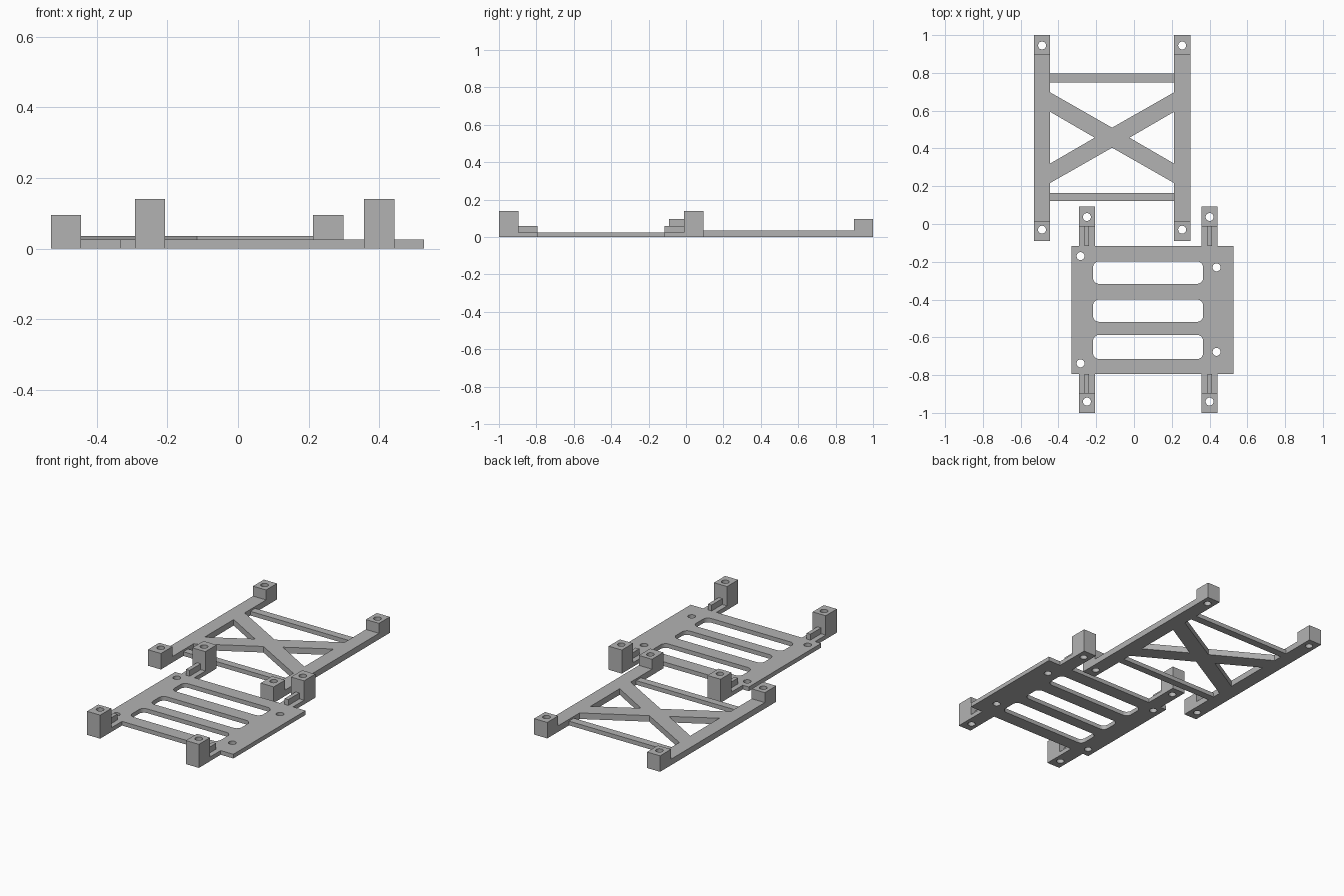
import bpy, bmesh, math

if "Cube" in bpy.data.objects:
    bpy.data.objects.remove(bpy.data.objects["Cube"])

grey = bpy.data.materials.new("plain grey")
grey.diffuse_color = (0.45, 0.45, 0.45, 1)
grey.use_nodes = True
grey.node_tree.nodes["Principled BSDF"].inputs["Base Color"].default_value = grey.diffuse_color


def rect(x0, x1, y0, y1, r=0.0, n=6):
    """Rectangle outline, optionally with rounded corners."""
    if r == 0:
        return [(x0, y0), (x1, y0), (x1, y1), (x0, y1)]
    pts = []
    for k, (cx, cy) in enumerate([(x1 - r, y1 - r), (x0 + r, y1 - r), (x0 + r, y0 + r), (x1 - r, y0 + r)]):
        for i in range(n + 1):
            a = math.pi / 2 * (k + i / n)
            pts.append((cx + r * math.cos(a), cy + r * math.sin(a)))
    return pts


def hole(x, y, r=0.021, n=32):
    return [(x + r * math.cos(2 * math.pi * i / n), y + r * math.sin(2 * math.pi * i / n)) for i in range(n)]


def slab(name, outline, height, holes=(), z0=0.0):
    """Flat outline with cut-outs, extruded from z0 up to height."""
    curve = bpy.data.curves.new(name, 'CURVE')
    curve.dimensions = '2D'
    curve.fill_mode = 'BOTH'
    curve.extrude = (height - z0) / 2
    for pts in [outline, *holes]:
        s = curve.splines.new('POLY')
        s.points.add(len(pts) - 1)
        for p, (x, y) in zip(s.points, pts):
            p.co = (x, y, 0, 1)
        s.use_cyclic_u = True
    ob = bpy.data.objects.new(name, curve)
    ob.location.z = (height + z0) / 2
    bpy.context.collection.objects.link(ob)
    bpy.ops.object.select_all(action='DESELECT')
    ob.select_set(True)
    bpy.context.view_layer.objects.active = ob
    bpy.ops.object.convert(target='MESH')
    ob = bpy.context.object
    bm = bmesh.new()
    bm.from_mesh(ob.data)
    bmesh.ops.remove_doubles(bm, verts=bm.verts, dist=1e-5)
    bmesh.ops.dissolve_limit(bm, angle_limit=0.01, verts=bm.verts, edges=bm.edges)
    bmesh.ops.recalc_face_normals(bm, faces=bm.faces)
    bm.to_mesh(ob.data)
    bm.free()
    ob.data.materials.clear()
    ob.data.materials.append(grey)
    bpy.ops.object.shade_smooth_by_angle(angle=math.radians(30))


# Braced frame: two rails with drilled end blocks
for side, x0, x1 in (("left", -0.53, -0.444), ("right", 0.212, 0.298)):
    xc = (x0 + x1) / 2
    slab(side + "_rail", rect(x0, x1, 0.017, 0.898), 0.036)
    slab(side + "_rail_back_block", rect(x0, x1, 0.898, 1.0), 0.095, [hole(xc, 0.945)])
    slab(side + "_rail_front_block", rect(x0, x1, -0.09, 0.017), 0.095, [hole(xc, -0.03)])

# Thin cross bars between the rails
slab("back_cross_bar", rect(-0.444, 0.212, 0.75, 0.796), 0.025)
slab("front_cross_bar", rect(-0.444, 0.212, 0.121, 0.165), 0.025)

# Diagonal X brace, one outline
cx, cy, hx = -0.116, 0.457, 0.328
quarter = [(0.092, 0), (hx, 0.137), (hx, 0.24), (0, 0.053)]
corners = []
for sx, sy, pts in ((1, 1, quarter), (-1, 1, quarter[::-1]), (-1, -1, quarter), (1, -1, quarter[::-1])):
    corners += [(cx + sx * x, cy + sy * y) for x, y in pts[:-1]]
slab("x_brace", corners, 0.036)

# Slotted plate with mounting holes
slots = [rect(-0.217, 0.366, y0, y1, 0.032) for y0, y1 in ((-0.317, -0.198), (-0.518, -0.4), (-0.715, -0.587))]
mounts = [hole(-0.283, -0.17), hole(-0.283, -0.738), hole(0.437, -0.23), hole(0.437, -0.677)]
slab("slotted_plate", rect(-0.332, 0.526, -0.795, -0.116), 0.025, slots + mounts)

# Plate legs: flat arm, stiffening rib and drilled tall block
for side, xc in (("left", -0.249), ("right", 0.4)):
    x0, x1 = xc - 0.043, xc + 0.043
    for end, arm, block, hy in (("back", (-0.116, -0.012), (-0.012, 0.093), 0.037),
                                ("front", (-0.895, -0.795), (-1.0, -0.895), -0.94)):
        name = side + "_" + end
        slab(name + "_arm", rect(x0, x1, *arm), 0.025)
        slab(name + "_rib", rect(xc - 0.012, xc + 0.012, *arm), 0.06, z0=0.025)
        slab(name + "_block", rect(x0, x1, *block), 0.14, [hole(xc, hy)])
